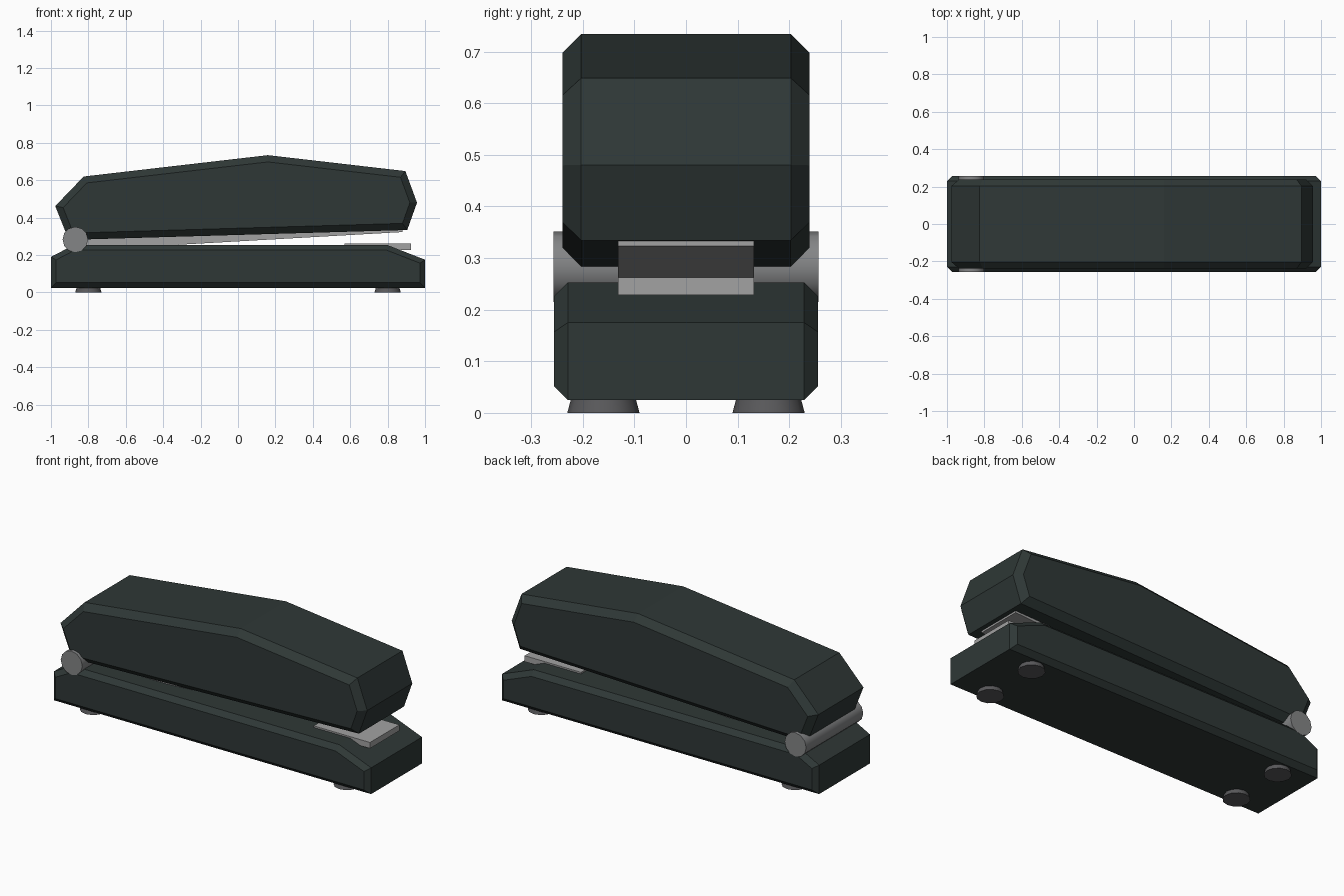
import bpy, bmesh, math

if "Cube" in bpy.data.objects:
    bpy.data.objects.remove(bpy.data.objects["Cube"])


def material(name, rgb):
    m = bpy.data.materials.new(name)
    m.diffuse_color = (*rgb, 1)
    m.use_nodes = True
    m.node_tree.nodes["Principled BSDF"].inputs["Base Color"].default_value = m.diffuse_color
    return m


SHELL = material("dark green plastic", (0.028, 0.039, 0.037))
STEEL = material("light steel", (0.36, 0.36, 0.36))
PIN = material("grey steel", (0.23, 0.235, 0.24))
RUBBER = material("dark rubber", (0.10, 0.10, 0.105))


def prism(name, profile, half, chamfer, mat):
    """Extrude an x-z profile across y and chamfer the rims of both side faces."""
    bm = bmesh.new()
    face = bm.faces.new([bm.verts.new((x, -half, z)) for x, z in profile])
    ext = bmesh.ops.extrude_face_region(bm, geom=[face], use_keep_orig=True)
    verts = [g for g in ext["geom"] if isinstance(g, bmesh.types.BMVert)]
    bmesh.ops.translate(bm, verts=verts, vec=(0, 2 * half, 0))
    bmesh.ops.recalc_face_normals(bm, faces=bm.faces)
    if chamfer:
        rims = [e for e in bm.edges if abs(e.verts[0].co.y - e.verts[1].co.y) < 1e-5]
        bmesh.ops.bevel(bm, geom=rims, offset=chamfer, offset_type='OFFSET',
                        segments=1, affect='EDGES', clamp_overlap=True)
    me = bpy.data.meshes.new(name)
    bm.to_mesh(me)
    bm.free()
    ob = bpy.data.objects.new(name, me)
    me.materials.append(mat)
    bpy.context.collection.objects.link(ob)
    return ob


def round_part(name, r1, r2, depth, loc, rot, sides, mat):
    bpy.ops.mesh.primitive_cone_add(vertices=sides, radius1=r1, radius2=r2,
                                    depth=depth, location=loc, rotation=rot)
    ob = bpy.context.object
    ob.name = name
    ob.data.materials.append(mat)
    bpy.ops.object.shade_smooth_by_angle(angle=math.radians(40))
    return ob


# Base with sloped ends
prism("base", [(-1, 0.025), (1, 0.025), (1, 0.175), (0.8, 0.253),
               (-0.88, 0.253), (-1, 0.19)], 0.256, 0.027, SHELL)

# Upper handle
prism("handle", [(-0.905, 0.281), (0.905, 0.334), (0.957, 0.48), (0.895, 0.649),
                 (0.16, 0.734), (-0.825, 0.62), (-0.977, 0.462)], 0.239, 0.036, SHELL)

# Staple magazine tucked under the handle
prism("magazine", [(-0.85, 0.225), (0.88, 0.323), (0.88, 0.38), (-0.85, 0.33)],
      0.132, 0, STEEL)

# Anvil plate on the base
prism("anvil_plate", [(0.57, 0.228), (0.925, 0.228), (0.925, 0.262), (0.57, 0.262)],
      0.132, 0, STEEL)

# Hinge pin
round_part("hinge_pin", 0.068, 0.068, 0.514, (-0.87, 0, 0.283),
           (math.pi / 2, 0, 0), 12, PIN)

# Four rubber feet
for x in (-0.8, 0.8):
    for y in (-0.16, 0.16):
        round_part("foot", 0.07, 0.062, 0.03, (x, y, 0.015), (0, 0, 0), 12, RUBBER)
